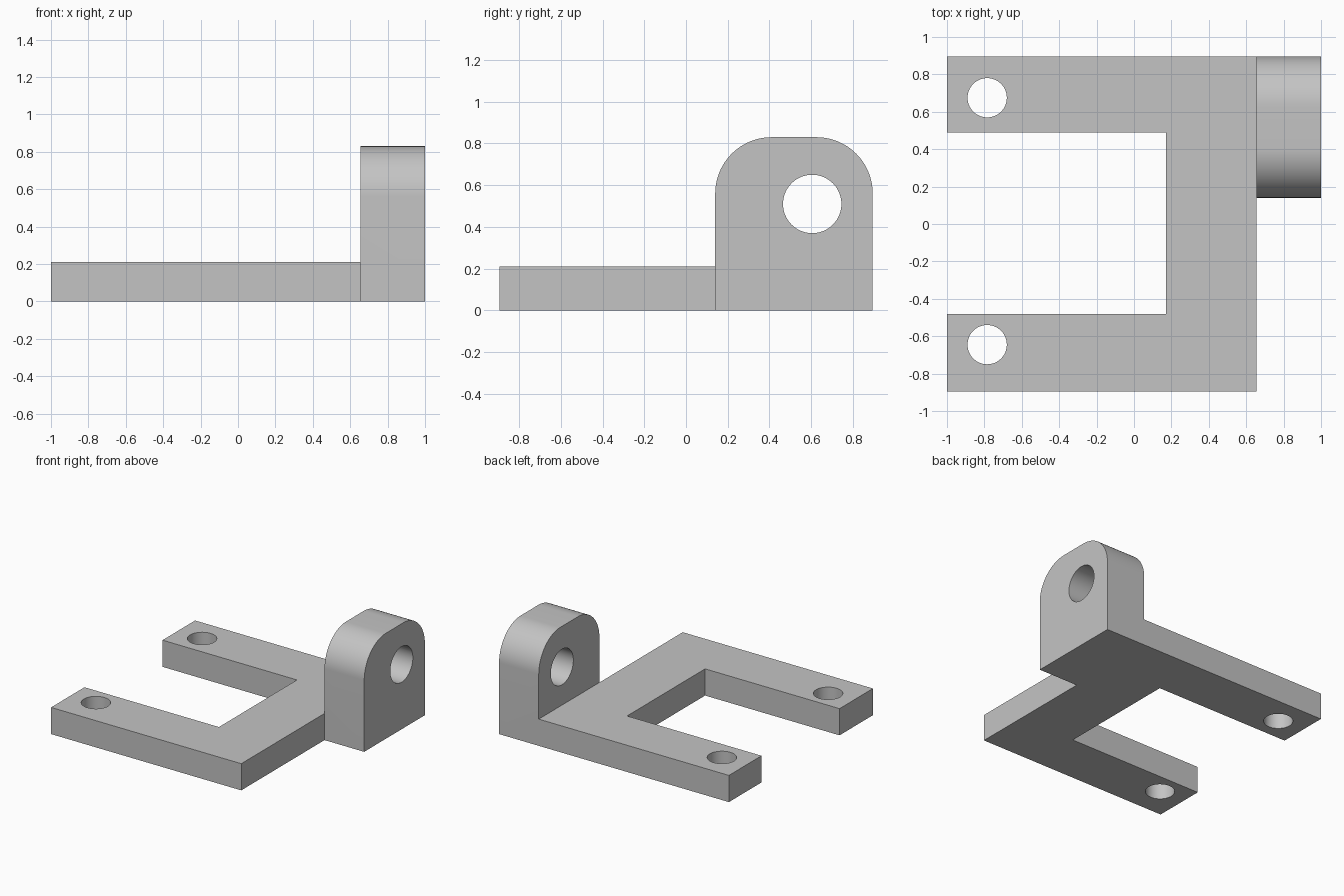
import bpy
import bmesh
from math import cos, sin, pi
from mathutils import Vector

old = bpy.data.objects.get("Cube")
if old:
    bpy.data.objects.remove(old, do_unlink=True)

grey = bpy.data.materials.new("light grey")
grey.use_nodes = True
colour = (0.55, 0.55, 0.55, 1)
grey.diffuse_color = colour
grey.node_tree.nodes["Principled BSDF"].inputs["Base Color"].default_value = colour


def arc(cx, cy, r, start, end, steps):
    angles = [start + (end - start) * i / steps for i in range(steps + 1)]
    return [(cx + r * cos(a), cy + r * sin(a)) for a in angles]


def circle(cx, cy, r):
    return arc(cx, cy, r, 0, 2 * pi, 64)[:-1]


def prism(name, outline, axis, low, high):
    """Extrude an outline along z (outline is x, y) or x (outline is y, z)."""
    place = (lambda u, v: (u, v, low)) if axis == "z" else (lambda u, v: (low, u, v))
    shift = Vector((0, 0, high - low) if axis == "z" else (high - low, 0, 0))
    bm = bmesh.new()
    face = bm.faces.new([bm.verts.new(place(u, v)) for u, v in outline])
    grown = bmesh.ops.extrude_face_region(bm, geom=[face], use_keep_orig=True)
    moved = [g for g in grown["geom"] if isinstance(g, bmesh.types.BMVert)]
    bmesh.ops.translate(bm, verts=moved, vec=shift)
    bmesh.ops.recalc_face_normals(bm, faces=bm.faces)
    mesh = bpy.data.meshes.new(name)
    bm.to_mesh(mesh)
    bm.free()
    mesh.materials.append(grey)
    obj = bpy.data.objects.new(name, mesh)
    bpy.context.collection.objects.link(obj)
    return obj


def combine(obj, other, operation):
    """Apply a boolean and remove the helper."""
    bpy.context.view_layer.objects.active = obj
    mod = obj.modifiers.new(operation, "BOOLEAN")
    mod.operation, mod.solver, mod.object = operation, "EXACT", other
    bpy.ops.object.modifier_apply(modifier=mod.name)
    bpy.data.objects.remove(other, do_unlink=True)


# Main dimensions
left, joint, right = -1.0, 0.655, 1.0
depth, thick = 0.895, 0.21
lug_front, lug_top, fillet = 0.14, 0.83, 0.27

# U-shaped base plate
bracket = prism("bracket", [
    (left, -depth), (joint, -depth), (joint, depth), (left, depth),
    (left, 0.49), (0.17, 0.49), (0.17, -0.48), (left, -0.48)], "z", 0, thick)

# Upright lug with rounded top corners
spring = lug_top - fillet
lug_outline = [(lug_front, 0), (depth, 0)]
lug_outline += arc(depth - fillet, spring, fillet, 0, pi / 2, 24)
lug_outline += arc(lug_front + fillet, spring, fillet, pi / 2, pi, 24)
combine(bracket, prism("lug", lug_outline, "x", joint, right), "UNION")

# Bolt holes in the arms and the pivot hole in the lug
for y in (0.675, -0.645):
    combine(bracket, prism("bolt_hole", circle(-0.785, y, 0.105), "z", -0.1, 0.4), "DIFFERENCE")
combine(bracket, prism("pivot_hole", circle(0.605, 0.51, 0.14), "x", 0.5, 1.1), "DIFFERENCE")

# Smooth bores and fillets, sharp edges elsewhere
bpy.ops.object.select_all(action="DESELECT")
bracket.select_set(True)
bpy.context.view_layer.objects.active = bracket
bpy.ops.object.shade_smooth_by_angle(angle=pi / 6)
